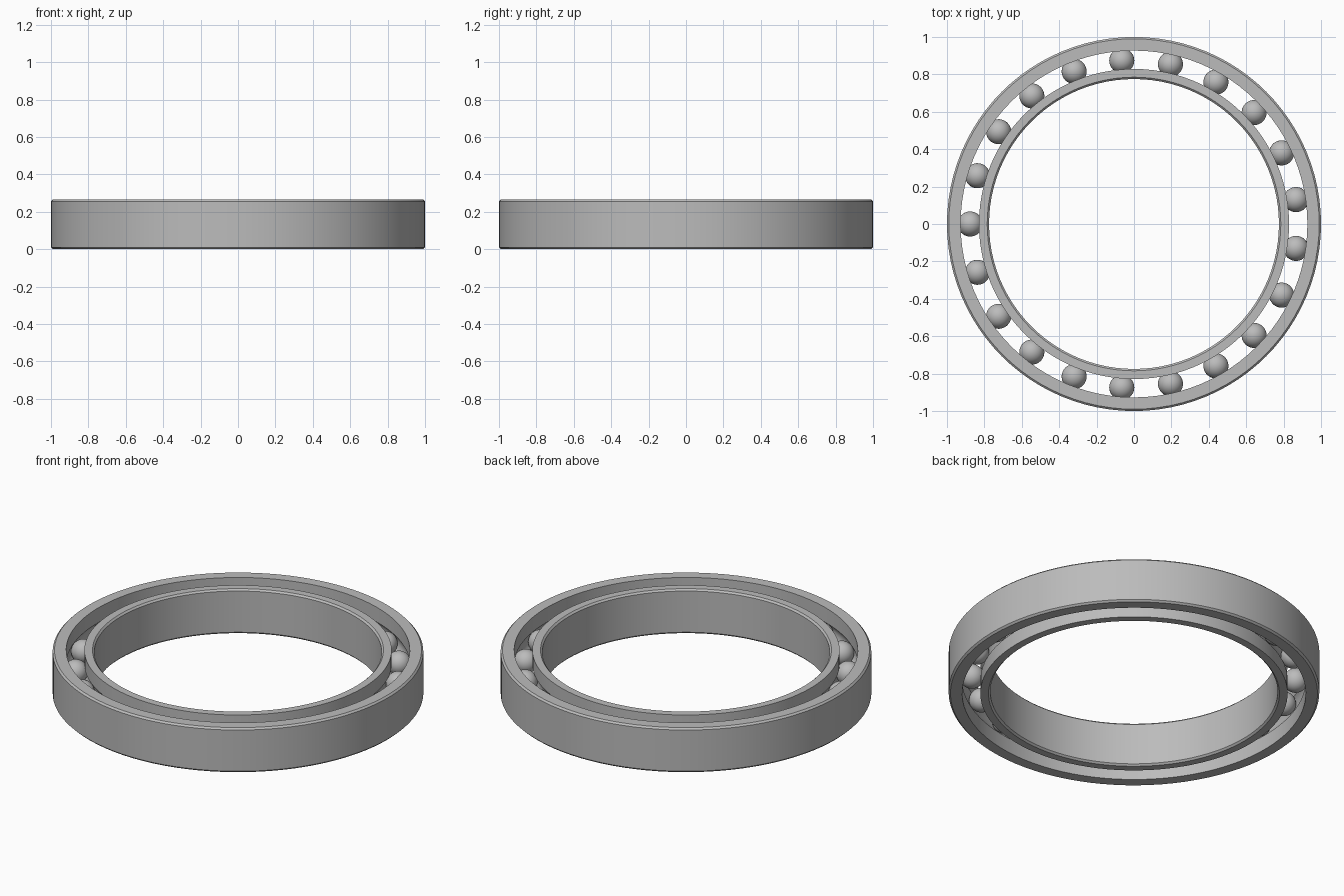
import bpy
import bmesh
from math import radians, sin, cos, pi, acos

cube = bpy.data.objects.get("Cube")
if cube:
    bpy.data.objects.remove(cube)

HEIGHT, PITCH, BALL_R, BALLS, CHAMFER = 0.265, 0.876, 0.067, 21, 0.01
MID = HEIGHT / 2

steel = bpy.data.materials.new("steel grey")
steel.use_nodes = True
GREY = (0.5, 0.5, 0.5, 1)
steel.diffuse_color = GREY
steel.node_tree.nodes["Principled BSDF"].inputs["Base Color"].default_value = GREY


def finish(name, bm):
    bmesh.ops.recalc_face_normals(bm, faces=bm.faces)
    mesh = bpy.data.meshes.new(name)
    bm.to_mesh(mesh)
    bm.free()
    mesh.materials.append(steel)
    obj = bpy.data.objects.new(name, mesh)
    bpy.context.collection.objects.link(obj)
    bpy.ops.object.select_all(action="DESELECT")
    obj.select_set(True)
    bpy.context.view_layer.objects.active = obj
    bpy.ops.object.shade_smooth_by_angle(angle=radians(30))
    return obj


def race(name, wall, lip, steps=10, segments=96):
    """Lathed ring: chamfered wall on one side, ball groove on the lip side."""
    side = 1 if wall > lip else -1
    inset = wall - side * CHAMFER
    profile = [(lip, 0), (inset, 0), (wall, CHAMFER),
               (wall, HEIGHT - CHAMFER), (inset, HEIGHT), (lip, HEIGHT)]
    # Circular groove that seats the balls
    groove_r = BALL_R + 0.001
    half = acos(abs(lip - PITCH) / groove_r)
    for i in range(steps + 1):
        a = half - 2 * half * i / steps
        profile.append((PITCH + side * groove_r * cos(a), MID + groove_r * sin(a)))

    bm = bmesh.new()
    loops = []
    for s in range(segments):
        t = 2 * pi * s / segments
        loops.append([bm.verts.new((r * cos(t), r * sin(t), z)) for r, z in profile])
    n = len(profile)
    for s in range(segments):
        a, b = loops[s], loops[(s + 1) % segments]
        for i in range(n):
            j = (i + 1) % n
            bm.faces.new((a[i], b[i], b[j], a[j]))
    return finish(name, bm)


# Inner and outer races
race("outer_race", 1.0, 0.927)
race("inner_race", 0.775, 0.829)

# Ring of balls, sharing one mesh
bm = bmesh.new()
bmesh.ops.create_uvsphere(bm, u_segments=32, v_segments=16, radius=BALL_R)
first = finish("ball_1", bm)
for i in range(BALLS):
    ball = first if i == 0 else bpy.data.objects.new(f"ball_{i + 1}", first.data)
    if i:
        bpy.context.collection.objects.link(ball)
    t = pi + 2 * pi * i / BALLS
    ball.location = (PITCH * cos(t), PITCH * sin(t), MID)
